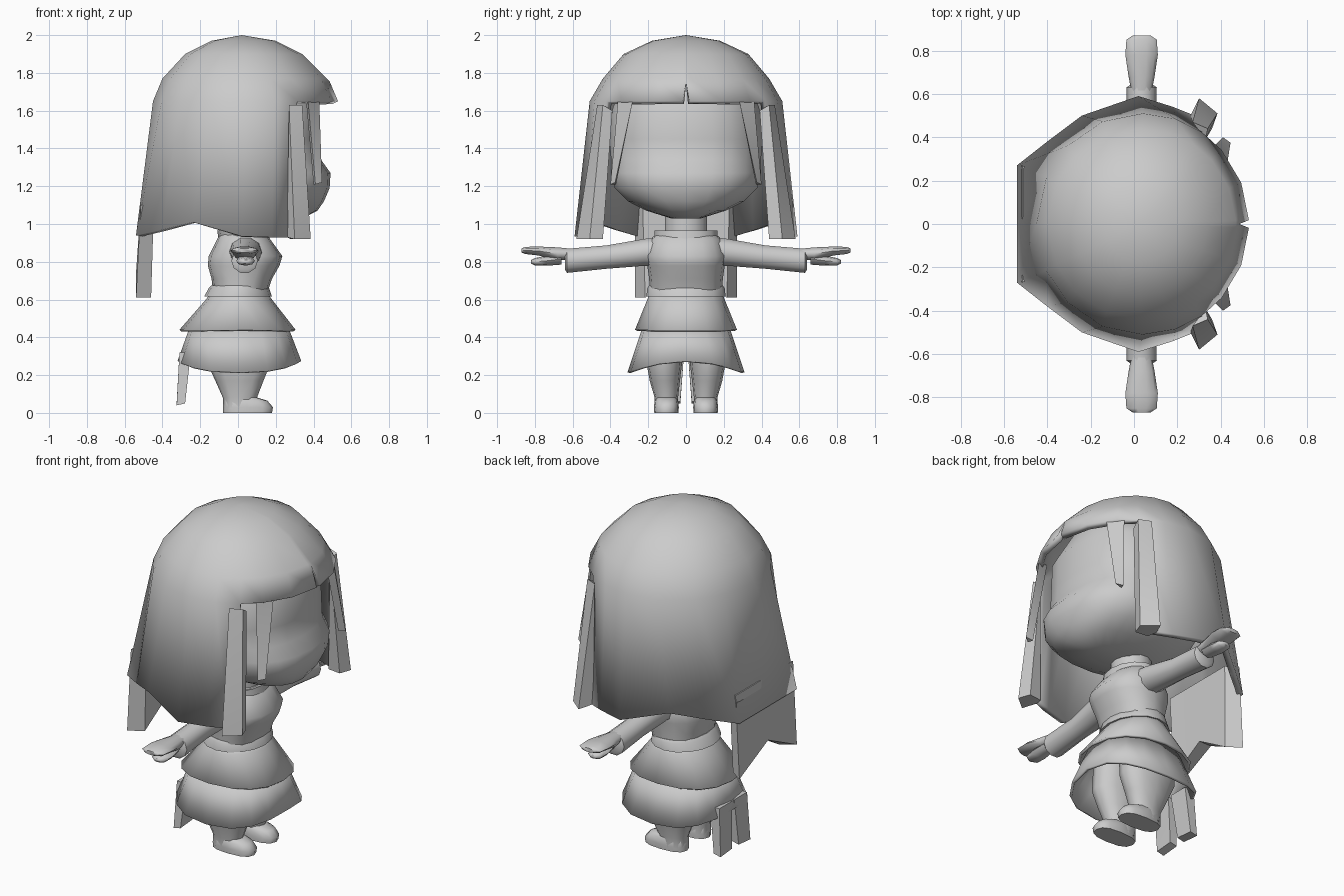
import bpy, bmesh, math
from mathutils import Vector

if "Cube" in bpy.data.objects:
    bpy.data.objects.remove(bpy.data.objects["Cube"])

grey = bpy.data.materials.new("plain_grey")
grey.diffuse_color = (0.6, 0.6, 0.6, 1)
grey.use_nodes = True
grey.node_tree.nodes["Principled BSDF"].inputs["Base Color"].default_value = grey.diffuse_color


def finish(name, bm, angle=40, thick=0.0, mirror=False):
    bmesh.ops.remove_doubles(bm, verts=bm.verts, dist=1e-5)
    bmesh.ops.recalc_face_normals(bm, faces=bm.faces)
    me = bpy.data.meshes.new(name)
    bm.to_mesh(me)
    bm.free()
    me.materials.append(grey)
    ob = bpy.data.objects.new(name, me)
    bpy.context.collection.objects.link(ob)
    if mirror:
        ob.modifiers.new("mirror", 'MIRROR').use_axis = (False, True, False)
    if thick:
        s = ob.modifiers.new("thickness", 'SOLIDIFY')
        s.thickness, s.offset = thick, -1
    bpy.ops.object.select_all(action='DESELECT')
    ob.select_set(True)
    bpy.context.view_layer.objects.active = ob
    bpy.ops.object.shade_smooth_by_angle(angle=math.radians(angle))
    return ob


def loft(name, rings, closed=True, caps=True, **kw):
    """Skin a list of point rings."""
    bm = bmesh.new()
    vs = [[bm.verts.new(p) for p in r] for r in rings]
    n = len(vs[0])
    for a, b in zip(vs, vs[1:]):
        for i in range(n if closed else n - 1):
            j = (i + 1) % n
            bm.faces.new((a[i], a[j], b[j], b[i]))
    if caps:
        bm.faces.new(vs[0])
        bm.faces.new(vs[-1])
    return finish(name, bm, **kw)


def oval(z, front, back, half, n=14, p=2.0, cy=0.0):
    """Horizontal superellipse given by its extents."""
    cx, rx, pts = (front + back) / 2, (front - back) / 2, []
    for i in range(n):
        a = 2 * math.pi * i / n
        c, s = math.cos(a), math.sin(a)
        pts.append((cx + rx * math.copysign(abs(c) ** (2 / p), c),
                    cy + half * math.copysign(abs(s) ** (2 / p), s), z))
    return pts


def hull(name, pts, **kw):
    bm = bmesh.new()
    for p in pts:
        bm.verts.new(p)
    bmesh.ops.convex_hull(bm, input=bm.verts)
    return finish(name, bm, **kw)


# Hair: dome, then a curtain around sides and back
half_angles = [2, 22, 42, 56, 72, 90, 112, 135, 155, 180]
angles = [0] + half_angles + [360 - a for a in reversed(half_angles[:-1])]
dome = [(1.97, .20, -.14, .18), (1.90, .34, -.28, .33),
        (1.77, .47, -.40, .44), (1.65, .53, -.45, .51)]
# hem points for the columns from the side edge round to the back
hem = [(.28, .50, .93), (.18, .54, .93), (.02, .59, .935), (-.24, .50, 1.01),
       (-.40, .38, .97), (-.54, .27, .94), (-.54, 0, .94)]
hem = hem + [(x, -y, z) for x, y, z in reversed(hem[:-1])]
bm = bmesh.new()
top = bm.verts.new((.02, 0, 2.0))
rows = []
for z, f, b, h in dome:
    rows.append([bm.verts.new(((f + b) / 2 + (f - b) / 2 * math.cos(math.radians(a)),
                               h * math.sin(math.radians(a)), z)) for a in angles])
rows[-1][0].co = (.485, 0, 1.755)      # notch in the fringe
n = len(angles)
for i in range(n):
    j = (i + 1) % n
    bm.faces.new((top, rows[0][i], rows[0][j]))
    for a, b in zip(rows, rows[1:]):
        bm.faces.new((a[i], b[i], b[j], a[j]))
low = [bm.verts.new(p) for p in hem]
for k in range(len(low) - 1):
    bm.faces.new((rows[-1][4 + k], low[k], low[k + 1], rows[-1][5 + k]))
finish("hair", bm, angle=45, thick=.035)

# Back hair: slab with a notched lower edge
loft("back_hair", [[(x0, y, z1), (x0 + .07, y * .85, z1), (x1 + .08, y * .8, z0), (x1, y, z0)]
                   for y, z0, z1, x0, x1 in ((-.27, .61, 1.1, -.515, -.54), (0, .74, 1.1, -.515, -.54),
                                             (.27, .61, 1.1, -.515, -.54))])

# Side locks and thin face locks
for s, side in ((1, "left"), (-1, "right")):
    hull(side + "_side_lock", [(x, y * s, z) for x, y, z in (
        (.27, .47, 1.63), (.34, .44, 1.63), (.33, .39, 1.60), (.26, .50, .93), (.30, .58, .92),
        (.385, .51, .92), (.36, .44, .92), (.28, .45, .92))], angle=30)
    hull(side + "_face_lock", [(x, y * s, z) for x, y, z in (
        (.43, .28, 1.66), (.37, .36, 1.66), (.36, .30, 1.66),
        (.445, .375, 1.22), (.41, .40, 1.21), (.40, .37, 1.21))], angle=30)

# Head with a forward muzzle and small chin
loft("head", [oval(z, f, b, h, 22, 2.4) for z, f, b, h in (
    (1.78, .34, -.25, .30), (1.62, .43, -.34, .39), (1.45, .43, -.36, .41), (1.34, .44, -.35, .40),
    (1.27, .49, -.34, .40), (1.19, .485, -.30, .38), (1.12, .455, -.24, .31),
    (1.07, .42, -.16, .21), (1.03, .34, -.08, .08))], angle=60)
loft("neck", [oval(z, .13, -.09, .115) for z in (.90, 1.08)])

# Torso, collar, waistband
loft("torso", [oval(z, f, b, h, 16, 2.3) for z, f, b, h in (
    (.96, .13, -.09, .14), (.92, .17, -.11, .19), (.83, .235, -.155, .215), (.78, .22, -.16, .205),
    (.71, .18, -.14, .195), (.62, .15, -.13, .19))], angle=60)
loft("collar", [oval(z, f, b, h) for z, f, b, h in (
    (.90, .17, -.10, .17), (.965, .16, -.11, .17), (.95, .11, -.07, .10))])
loft("waistband", [oval(z, f, b, h, 16) for z, f, b, h in (
    (.675, .15, -.14, .195), (.66, .165, -.155, .205), (.615, .18, -.18, .21), (.62, .14, -.13, .18))])


# Sleeves and hands run along y
def limb(name, sections, n=10, **kw):
    loft(name, [[(cx + rx * math.cos(2 * math.pi * i / n), y, cz + rz * math.sin(2 * math.pi * i / n))
                 for i in range(n)] for y, cx, cz, rx, rz in sections], mirror=True, **kw)


limb("sleeves", [(.10, .04, .855, .09, .085), (.22, .04, .85, .085, .075), (.42, .035, .825, .065, .065),
                 (.63, .035, .805, .07, .067), (.64, .035, .805, .055, .05)])
limb("hands", [(.60, .035, .84, .045, .03), (.68, .035, .842, .06, .036), (.78, .035, .857, .075, .025),
               (.85, .035, .86, .07, .02), (.87, .035, .86, .04, .012)], angle=60)
limb("fingers", [(.66, .04, .815, .04, .03), (.74, .04, .805, .05, .026),
                 (.80, .04, .80, .045, .02), (.82, .04, .80, .02, .01)], n=8, angle=60)

# Two-tier skirt; the lower hem dips at the sides
loft("upper_skirt", [oval(.64, .15, -.14, .19, 16), oval(.60, .18, -.17, .205, 16),
                     oval(.44, .305, -.31, .27, 16, 2.3)], caps=False, thick=.015)
lower_hem = [(x, y, .275 - .06 * (abs(y) / .31) ** 2) for x, y, z in oval(0, .335, -.32, .31, 16, 2.5)]
loft("lower_skirt", [oval(.47, .26, -.25, .225, 16, 2.3), lower_hem], caps=False, thick=.015)

# Ribbon tails hanging at the back
for s, side in ((1, "left"), (-1, "right")):
    hull(side + "_ribbon_tail", [(x, y * s, z) for x, y, z in (
        (-.31, .01, .32), (-.31, .13, .32), (-.25, .01, .32), (-.25, .13, .32),
        (-.325, .03, .05), (-.325, .14, .04), (-.28, .03, .06), (-.28, .14, .05))], angle=30)

# Legs and feet
loft("legs", [oval(z, f, b, h, 12, 2.3, cy) for z, f, b, h, cy in (
    (.48, .17, -.17, .10, .105), (.27, .175, -.165, .095, .115), (.17, .135, -.12, .08, .112),
    (.08, .10, -.08, .062, .104), (.02, .09, -.078, .062, .104))], mirror=True, angle=60)
loft("feet", [oval(z, f, b, h, 12, 2.6, .104) for z, f, b, h in (
    (.085, .09, -.06, .05), (.065, .155, -.078, .062), (.03, .185, -.08, .066), (0, .18, -.08, .064))],
    mirror=True, angle=60)
